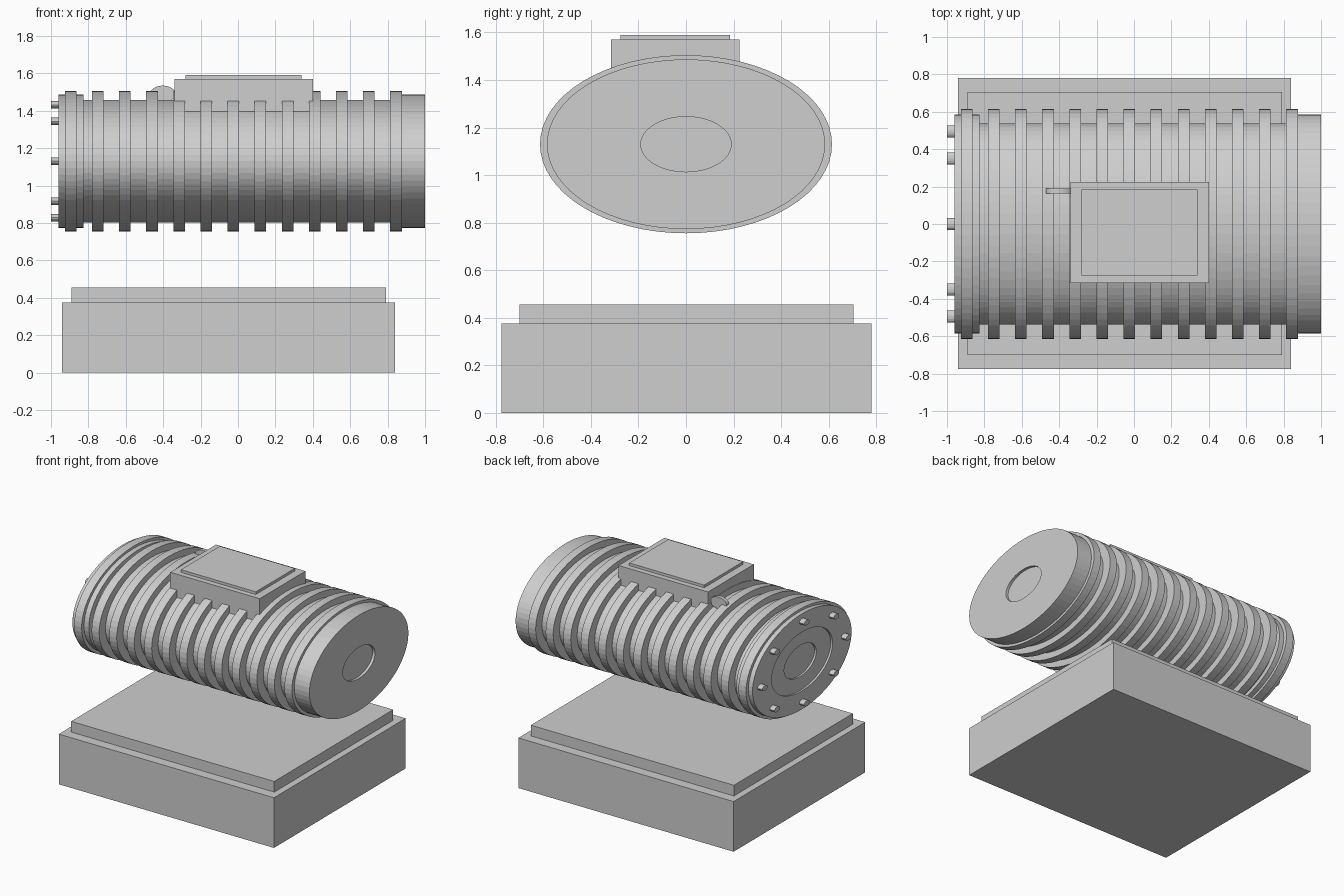
import bpy, bmesh, math

cube = bpy.data.objects.get("Cube")
if cube:
    bpy.data.objects.remove(cube, do_unlink=True)

GREY = (0.62, 0.62, 0.62, 1)
mat = bpy.data.materials.new("plain_grey")
mat.use_nodes = True
mat.diffuse_color = GREY
mat.node_tree.nodes["Principled BSDF"].inputs["Base Color"].default_value = GREY

AXIS_Z = 1.13    # height of the drum axis
SQUASH = 0.61    # drum height relative to its depth


def add_object(name, bm):
    bmesh.ops.recalc_face_normals(bm, faces=bm.faces)
    mesh = bpy.data.meshes.new(name)
    bm.to_mesh(mesh)
    bm.free()
    mesh.materials.append(mat)
    obj = bpy.data.objects.new(name, mesh)
    bpy.context.collection.objects.link(obj)
    return obj


def box(name, x, y, z):
    """Block spanning the given (low, high) ranges."""
    bm = bmesh.new()
    bmesh.ops.create_cube(bm, size=1)
    for v in bm.verts:
        v.co = [lo + (c + 0.5) * (hi - lo) for c, (lo, hi) in zip(v.co, (x, y, z))]
    return add_object(name, bm)


def lathe_x(name, profile, y=0, z=AXIS_Z, sides=64):
    """Turn (x, radius) points about the x axis, squashed in height; ends capped."""
    bm = bmesh.new()
    rings = []
    for x, r in profile:
        angles = [math.tau * i / sides for i in range(sides)]
        rings.append([bm.verts.new((x, y + r * math.cos(a), z + SQUASH * r * math.sin(a)))
                      for a in angles])
    for a, b in zip(rings, rings[1:]):
        for i in range(sides):
            j = (i + 1) % sides
            bm.faces.new((a[i], a[j], b[j], b[i]))
    bm.faces.new(rings[0])
    bm.faces.new(rings[-1])
    return add_object(name, bm)


# Stepped base
box("base_block", (-0.94, 0.84), (-0.775, 0.78), (0, 0.375))
box("base_top_plate", (-0.89, 0.79), (-0.70, 0.705), (0.375, 0.455))

# Drum with end flanges and recessed end faces
lathe_x("drum_body", [
    (-0.93, 0.19), (-0.945, 0.19), (-0.945, 0.36), (-0.96, 0.36),
    (-0.96, 0.585), (-0.825, 0.585), (-0.825, 0.538),
    (0.86, 0.538), (0.86, 0.585), (1.0, 0.585),
    (1.0, 0.19), (0.98, 0.19)])

# Cooling ribs
for i in range(13):
    x = -0.895 + 0.145 * i
    lathe_x(f"rib_{i + 1}", [(x - 0.031, 0.5), (x - 0.031, 0.614),
                             (x + 0.031, 0.614), (x + 0.031, 0.5)])

# Ring of bolts on the left-hand end
for i in range(8):
    a = math.tau * i / 8
    lathe_x(f"bolt_{i + 1}", [(-1.0, 0.032), (-0.95, 0.032)],
            y=0.495 * math.cos(a), z=AXIS_Z + SQUASH * 0.495 * math.sin(a), sides=16)

# Terminal box and lid
box("terminal_box", (-0.34, 0.40), (-0.315, 0.225), (1.3, 1.57))
box("terminal_box_lid", (-0.28, 0.34), (-0.275, 0.185), (1.57, 1.59))

# Thin lifting lug beside the box
bm = bmesh.new()
bmesh.ops.create_cone(bm, cap_ends=True, segments=32, radius1=0.068, radius2=0.068, depth=0.026)
for v in bm.verts:
    px, py, pz = v.co
    v.co = (-0.402 + px, 0.177 + pz, 1.49 + py * 0.65)
add_object("lifting_lug", bm)
